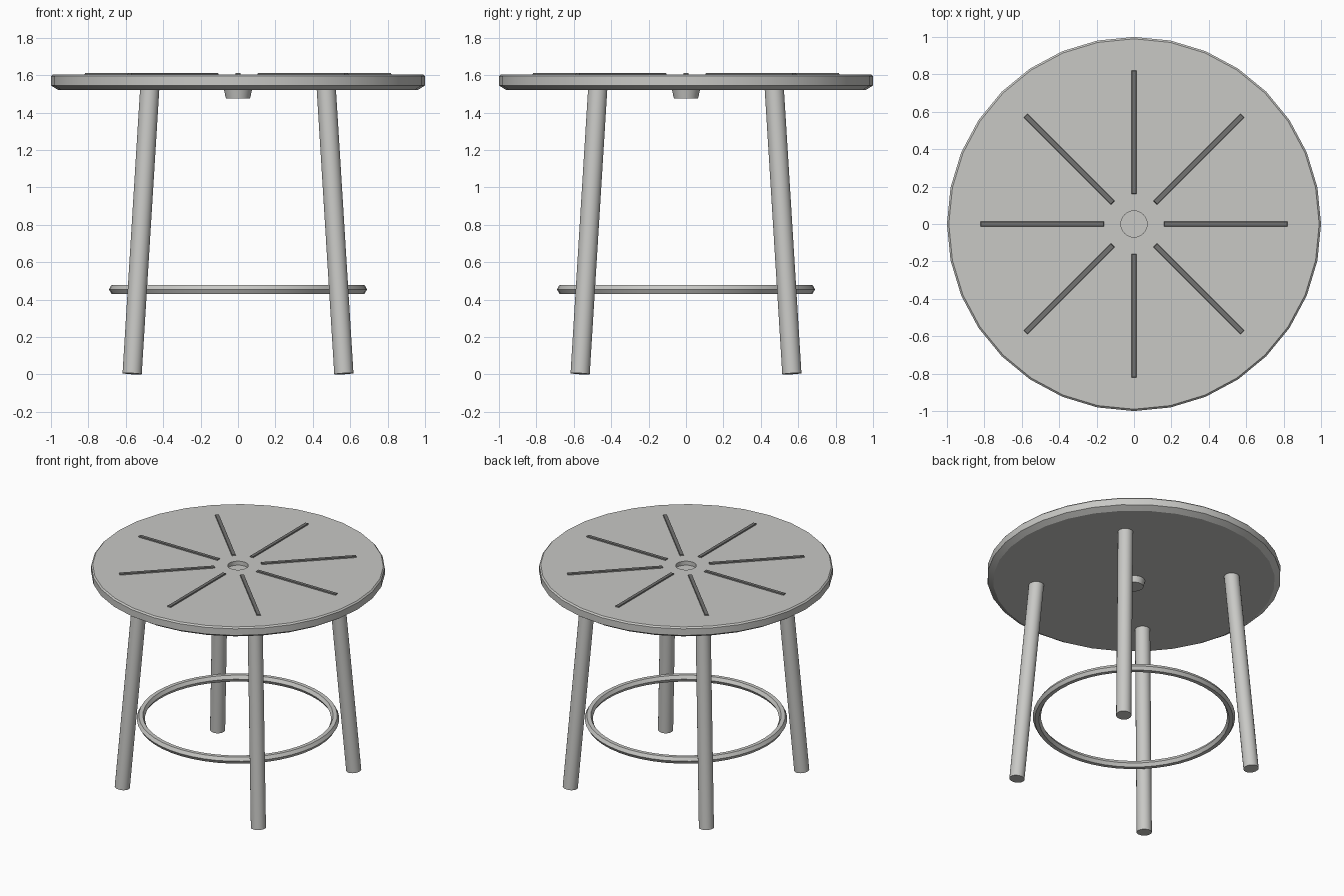
import bpy, bmesh, math
from mathutils import Matrix, Vector

cube = bpy.data.objects.get("Cube")
if cube:
    bpy.data.objects.remove(cube, do_unlink=True)


def material(name, color):
    m = bpy.data.materials.new(name)
    m.use_nodes = True
    m.diffuse_color = color
    m.node_tree.nodes["Principled BSDF"].inputs["Base Color"].default_value = color
    return m


light_grey = material("light warm grey", (0.58, 0.58, 0.56, 1))
dark_grey = material("dark grey", (0.17, 0.17, 0.165, 1))


def finish(bm, name, mat, smooth=True):
    bmesh.ops.recalc_face_normals(bm, faces=bm.faces)
    mesh = bpy.data.meshes.new(name)
    bm.to_mesh(mesh)
    bm.free()
    mesh.materials.append(mat)
    ob = bpy.data.objects.new(name, mesh)
    bpy.context.collection.objects.link(ob)
    if smooth:
        bpy.ops.object.select_all(action='DESELECT')
        ob.select_set(True)
        bpy.context.view_layer.objects.active = ob
        bpy.ops.object.shade_smooth_by_angle(angle=math.radians(30))
    return ob


def lathe(name, profile, steps, mat):
    """Spin a closed (radius, height) profile around the z axis."""
    bm = bmesh.new()
    verts = [bm.verts.new((r, 0, z)) for r, z in profile]
    edges = [bm.edges.new((v, verts[i - 1])) for i, v in enumerate(verts)]
    bmesh.ops.spin(bm, geom=verts + edges, axis=(0, 0, 1), cent=(0, 0, 0),
                   angle=math.tau, steps=steps)
    bmesh.ops.remove_doubles(bm, verts=bm.verts, dist=1e-5)
    return finish(bm, name, mat)


def cylinder(name, start, end, r1, r2, sides, mat):
    start, end = Vector(start), Vector(end)
    axis = end - start
    place = Matrix.Translation((start + end) / 2) @ axis.to_track_quat('Z', 'Y').to_matrix().to_4x4()
    bm = bmesh.new()
    bmesh.ops.create_cone(bm, cap_ends=True, segments=sides, radius1=r1,
                          radius2=r2, depth=axis.length, matrix=place)
    return finish(bm, name, mat)


# Round top with a bevelled rim and a central hole
TOP, UNDER, HOLE = 1.605, 1.52, 0.07
lathe("table_top", [(HOLE, UNDER), (0.96, UNDER), (1.0, 1.545), (1.0, 1.595),
                    (0.99, TOP), (HOLE, TOP)], 32, light_grey)

# Tapered plug filling the lower part of the hole
cylinder("centre_plug", (0, 0, 1.475), (0, 0, UNDER + 0.001), 0.064, 0.075, 32, light_grey)
cylinder("hole_floor", (0, 0, UNDER), (0, 0, 1.575), HOLE, HOLE, 32, light_grey)

# Eight thin radial strips on the top
for i in range(8):
    bm = bmesh.new()
    bmesh.ops.create_cube(bm, size=1)
    for v in bm.verts:
        shrink = 0.006 if v.co.z > 0 else 0
        v.co = (0.49 + v.co.x * (0.66 - shrink), v.co.y * (0.03 - shrink),
                TOP + 0.003 + v.co.z * 0.009)
    bm.transform(Matrix.Rotation(i * math.tau / 8, 4, 'Z'))
    finish(bm, f"radial_strip_{i + 1}", dark_grey, smooth=False)

# Four splayed legs
for fy, depth in ((-1, "front"), (1, "back")):
    for fx, side in ((1, "left"), (-1, "right")):
        cylinder(f"{depth}_{side}_leg", (fx * 0.566, fy * 0.566, 0.004),
                 (fx * 0.47, fy * 0.47, 1.56), 0.052, 0.052, 20, light_grey)

# Foot ring with a hexagonal section
section = [(0.662 + 0.028 * math.cos(k * math.tau / 6),
            0.455 + 0.028 * math.sin(k * math.tau / 6)) for k in range(6)]
lathe("foot_ring", section, 48, light_grey)
